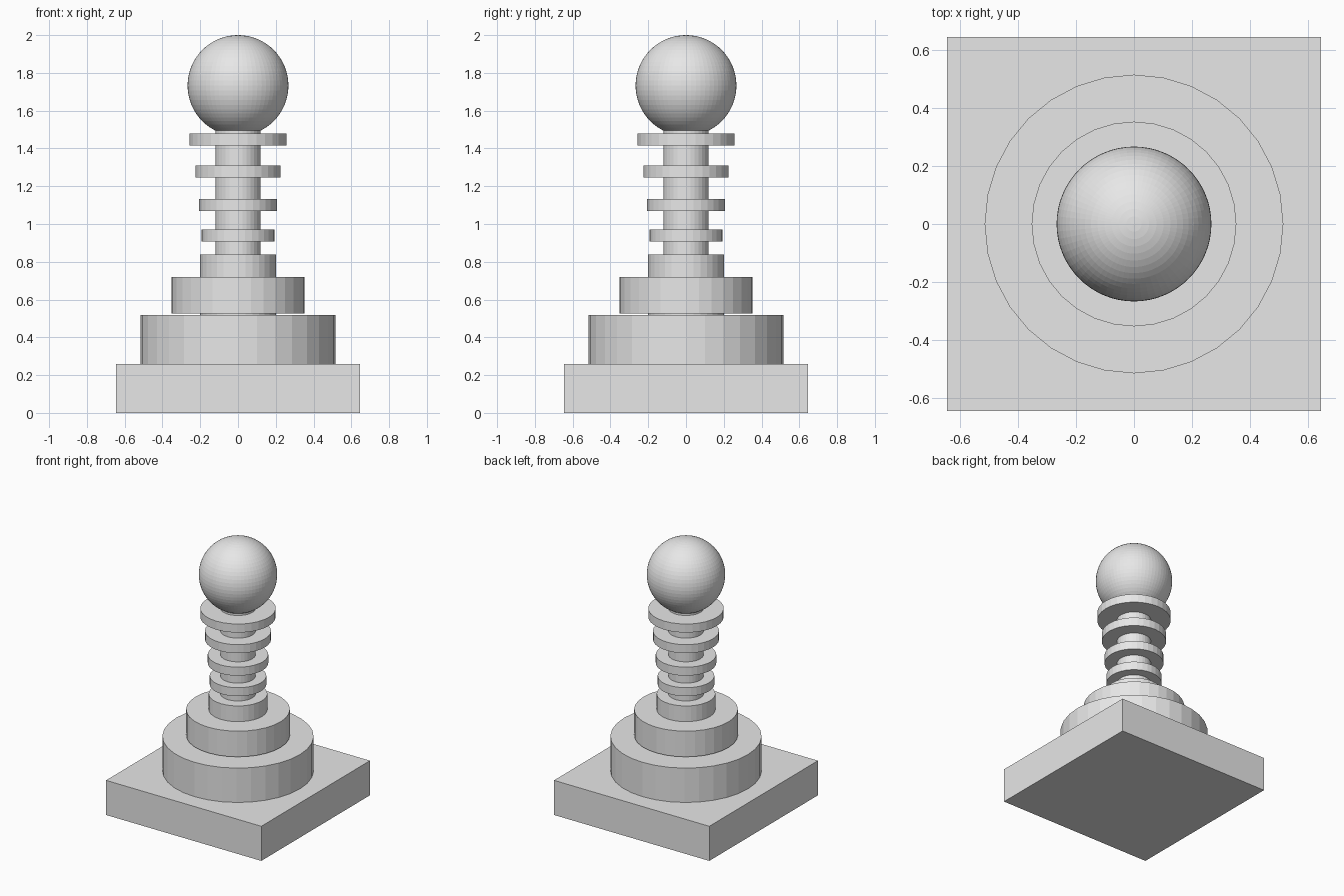
import bpy
import bmesh
from mathutils import Matrix

default_cube = bpy.data.objects.get("Cube")
if default_cube:
    bpy.data.objects.remove(default_cube, do_unlink=True)

# One plain grey material
grey = bpy.data.materials.new("light_grey")
grey.use_nodes = True
colour = (0.8, 0.8, 0.8, 1.0)
grey.diffuse_color = colour
grey.node_tree.nodes["Principled BSDF"].inputs["Base Color"].default_value = colour


def finish(name, bm):
    mesh = bpy.data.meshes.new(name)
    bm.to_mesh(mesh)
    bm.free()
    mesh.materials.append(grey)
    obj = bpy.data.objects.new(name, mesh)
    bpy.context.collection.objects.link(obj)
    return obj


def disc(name, radius, bottom, top):
    """Flat-sided upright cylinder between two heights."""
    bm = bmesh.new()
    bmesh.ops.create_cone(bm, cap_ends=True, segments=32,
                          radius1=radius, radius2=radius, depth=top - bottom,
                          matrix=Matrix.Translation((0, 0, (bottom + top) / 2)))
    return finish(name, bm)


# Square plinth
WIDTH, HEIGHT = 1.29, 0.26
bm = bmesh.new()
bmesh.ops.create_cube(bm, size=1, matrix=Matrix.Translation((0, 0, HEIGHT / 2))
                      @ Matrix.Diagonal((WIDTH, WIDTH, HEIGHT, 1)))
finish("plinth", bm)

# Stepped drums, neck and shaft
disc("lower_drum", 0.515, HEIGHT, 0.518)
disc("upper_drum", 0.353, 0.527, 0.72)
disc("neck", 0.2, 0.518, 0.838)
disc("shaft", 0.12, 0.838, 1.55)

# Collars that widen towards the top
collars = [(0.193, 0.94), (0.206, 1.1), (0.225, 1.278), (0.257, 1.448)]
for i, (radius, z) in enumerate(collars, 1):
    disc(f"collar_{i}", radius, z - 0.032, z + 0.032)

# Ball on top
BALL = 0.267
bm = bmesh.new()
bmesh.ops.create_uvsphere(bm, u_segments=64, v_segments=32, radius=BALL,
                          matrix=Matrix.Translation((0, 0, 2 - BALL)))
finish("ball", bm)
